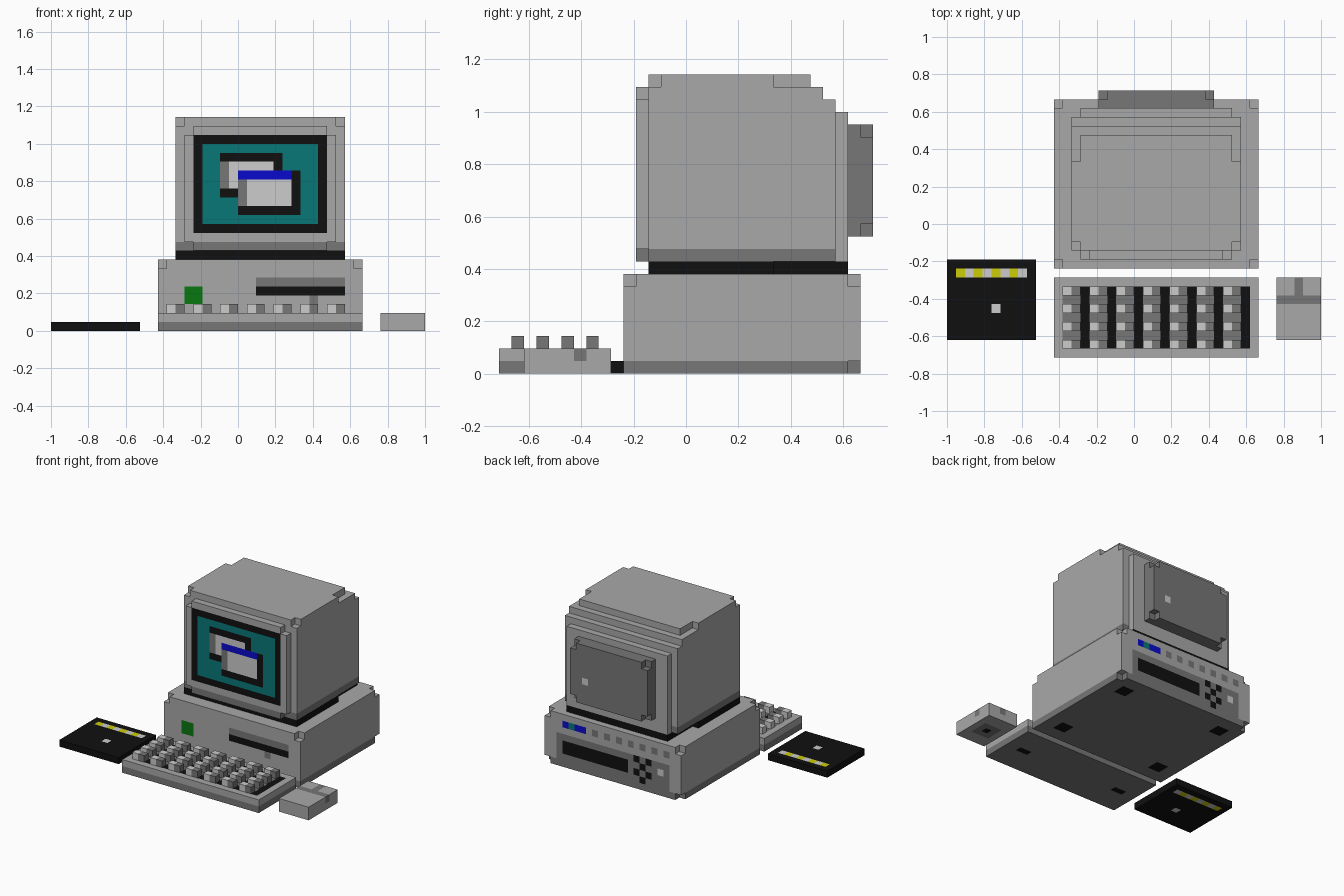
import bpy, bmesh
from mathutils import Vector

if "Cube" in bpy.data.objects:
    bpy.data.objects.remove(bpy.data.objects["Cube"])

# The model is block-built on a 42 x 30 x 24 grid of cubes
CELL = 2 / 42
ORIGIN = Vector((-1.0, -15 * CELL, 0.0))

COLOURS = {
    "case_grey": (0.395, 0.395, 0.395), "mid_grey": (0.184, 0.184, 0.184),
    "pale_grey": (0.604, 0.604, 0.604), "black": (0.005, 0.005, 0.005),
    "teal": (0.003, 0.184, 0.184), "blue": (0.003, 0.003, 0.604),
    "green": (0.003, 0.184, 0.005), "yellow": (0.604, 0.604, 0.003),
}
NAMES = list(COLOURS)
for name, rgb in COLOURS.items():
    bpy.data.materials.new(name).diffuse_color = (*rgb, 1)
GREY, MID, PALE, BLACK, TEAL, BLUE, GREEN, YELLOW = NAMES
parts = {}


def fill(part, x, y, z, colour):
    """Fill (or repaint) a block of cells; ranges are (start, end)."""
    cells = parts.setdefault(part, {})
    for i in range(*x):
        for j in range(*y):
            for k in range(*z):
                cells[i, j, k] = colour


def carve(part, x, y, z):
    for i in range(*x):
        for j in range(*y):
            for k in range(*z):
                parts[part].pop((i, j, k), None)


def one(v):
    return (v, v + 1)


# Computer case with nicked corners and a darker bottom layer
C = "computer_case"
fill(C, (12, 35), (10, 29), (0, 8), GREY)
fill(C, (12, 35), (10, 29), (0, 1), MID)
for i in (12, 34):
    for j, k in ((10, 7), (28, 7), (28, 0)):
        carve(C, one(i), one(j), one(k))
# rubber feet
for i in (14, 31):
    for j in (12, 25):
        fill(C, (i, i + 2), (j, j + 2), (0, 1), BLACK)
# front: badge light and drive slot
fill(C, (15, 17), (10, 11), (3, 5), GREEN)
fill(C, (23, 33), (10, 11), (5, 6), MID)
fill(C, (23, 33), (10, 11), (4, 5), BLACK)
fill(C, (29, 30), (10, 11), (3, 4), MID)


# rear: sockets and vents, counted from the right-hand side
def rear(a0, a1, k0, k1, colour):
    fill(C, (35 - a1, 35 - a0), (28, 29), (k0, k1), colour)


rear(3, 7, 6, 7, BLUE)
rear(4, 5, 6, 7, TEAL)
for a in range(8, 21, 2):
    rear(a, a + 1, 6, 7, MID)
rear(2, 21, 1, 5, MID)
rear(3, 14, 2, 4, BLACK)
for a, k in ((15, 4), (17, 4), (16, 3), (15, 2), (17, 2), (16, 1)):
    rear(a, a + 1, k, k + 1, BLACK)
rear(19, 20, 3, 4, PALE)

# Monitor stand
fill("monitor_stand", (14, 33), (12, 22), (8, 9), BLACK)
fill("monitor_stand", (15, 32), (22, 28), (8, 9), BLACK)

# Monitor shell: body, stepped back and raised front frame
M = "monitor"
fill(M, (14, 33), (12, 25), (9, 24), GREY)
fill(M, (14, 33), (25, 26), (9, 23), GREY)
fill(M, (14, 33), (26, 27), (9, 22), GREY)
fill(M, (15, 32), (27, 28), (9, 21), GREY)
fill(M, (15, 32), (11, 12), (9, 23), GREY)
fill(M, (14, 33), (11, 27), (9, 10), MID)
for i in (14, 32):
    carve(M, one(i), (11, 12), (9, 10))
    carve(M, one(i), (12, 13), (23, 24))
    carve(M, one(i), (22, 25), (23, 24))
for i in (15, 31):
    for k in (9, 22):
        carve(M, one(i), (11, 12), one(k))


# Screen with two overlapping windows
def screen(i0, i1, k0, k1, colour):
    fill(M, (i0, i1), (11, 12), (k0, k1), colour)


screen(16, 31, 11, 22, BLACK)
screen(17, 30, 12, 21, TEAL)
for i, k, w, h in ((19, 15, 7, 5), (21, 13, 7, 5)):
    screen(i, i + w, k, k + h, BLACK)
    screen(i, i + 1, k + 1, k + h - 1, MID)
    screen(i + 1, i + w - 1, k + 1, k + h - 1, PALE)
screen(21, 27, 17, 18, BLUE)

# Rear tube housing
T = "tube_housing"
fill(T, (17, 30), (28, 30), (11, 20), MID)
for i in (17, 29):
    for k in (11, 19):
        carve(T, one(i), (29, 30), one(k))
fill(T, (27, 28), (29, 30), (14, 15), PALE)

# Keyboard tray and keys
K = "keyboard"
fill(K, (12, 35), (0, 9), (0, 1), MID)
fill(K, (12, 35), (0, 9), (1, 2), GREY)
fill(K, (13, 34), (1, 8), (1, 2), MID)
for i in (14, 31):
    fill(K, (i, i + 2), (4, 5), (0, 1), BLACK)
for i in range(13, 34, 3):
    fill(K, (i + 2, i + 3), (1, 8), (1, 2), BLACK)
    for j in range(1, 8, 2):
        fill("keys", one(i), one(j), (2, 3), PALE)
        fill("keys", one(i + 1), one(j), (2, 3), MID)

# Mouse with button grooves and ball underneath
fill("mouse", (37, 42), (2, 9), (0, 2), GREY)
fill("mouse", (37, 42), (6, 7), (1, 2), MID)
fill("mouse", (39, 40), (6, 9), (1, 2), MID)
fill("mouse", (38, 41), (4, 7), (0, 1), MID)
fill("mouse", (39, 40), (5, 6), (0, 1), BLACK)

# Floppy disk with striped label and hub
D = "floppy_disk"
fill(D, (0, 10), (2, 11), (0, 1), BLACK)
for i in range(1, 9):
    fill(D, one(i), (9, 10), (0, 1), YELLOW if i % 2 else PALE)
fill(D, (5, 6), (5, 6), (0, 1), PALE)

# Turn every part into a mesh of its exposed cube faces
solid = {c for cells in parts.values() for c in cells}
for part, cells in parts.items():
    bm = bmesh.new()
    verts = {}
    used = sorted(set(cells.values()), key=NAMES.index)
    for cell, colour in cells.items():
        for axis in range(3):
            u, v = (axis + 1) % 3, (axis + 2) % 3
            for side in (0, 1):
                near = list(cell)
                near[axis] += 2 * side - 1
                if tuple(near) in solid:
                    continue
                loop = []
                for du, dv in ((0, 0), (1, 0), (1, 1), (0, 1)):
                    p = list(cell)
                    p[axis] += side
                    p[u] += du
                    p[v] += dv
                    p = tuple(p)
                    if p not in verts:
                        verts[p] = bm.verts.new(ORIGIN + CELL * Vector(p))
                    loop.append(verts[p])
                face = bm.faces.new(loop if side else loop[::-1])
                face.material_index = used.index(colour)
    mesh = bpy.data.meshes.new(part)
    bm.to_mesh(mesh)
    bm.free()
    for colour in used:
        mesh.materials.append(bpy.data.materials[colour])
    bpy.context.collection.objects.link(bpy.data.objects.new(part, mesh))

for m in bpy.data.materials:
    if m.users and not m.is_grease_pencil:
        m.use_nodes = True
        m.node_tree.nodes["Principled BSDF"].inputs["Base Color"].default_value = m.diffuse_color
